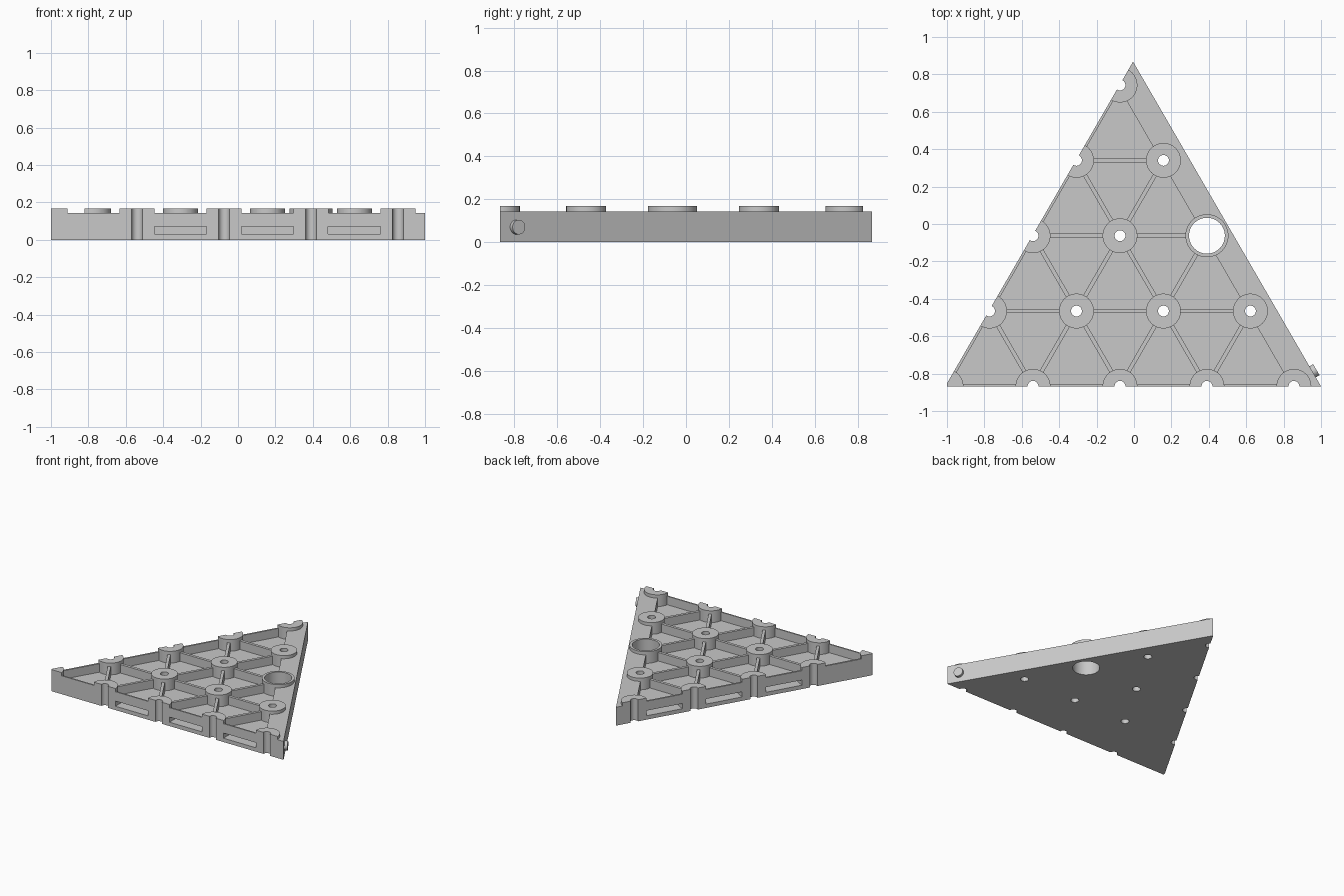
import bpy, bmesh, math
from mathutils import Vector, Matrix

cube = bpy.data.objects.get("Cube")
if cube:
    bpy.data.objects.remove(cube)

EDGE = 0.868          # half depth of the triangle
STEP, ROW = 0.465, 0.4027
FLOOR, WALL, STUD = 0.077, 0.143, 0.168

grey = bpy.data.materials.new("plain grey")
grey.use_nodes = True
colour = (0.58, 0.58, 0.58, 1)
grey.diffuse_color = colour
grey.node_tree.nodes["Principled BSDF"].inputs["Base Color"].default_value = colour


def node(i, j):
    return Vector((-1.005 + STEP * (i + j / 2), -EDGE + ROW * j))


def prism(bm, points, low, high):
    base = bm.faces.new([bm.verts.new((p[0], p[1], low)) for p in points])
    top = bmesh.ops.extrude_face_region(bm, geom=[base])["geom"]
    verts = [v for v in top if isinstance(v, bmesh.types.BMVert)]
    bmesh.ops.translate(bm, verts=verts, vec=(0, 0, high - low))


def disc(bm, centre, radius, low, high, sides=48):
    ring = [centre + radius * Vector((math.cos(a), math.sin(a)))
            for a in (math.tau * k / sides for k in range(sides))]
    prism(bm, ring, low, high)


def make(name, bm):
    bmesh.ops.recalc_face_normals(bm, faces=bm.faces)
    mesh = bpy.data.meshes.new(name)
    bm.to_mesh(mesh)
    bm.free()
    mesh.materials.append(grey)
    obj = bpy.data.objects.new(name, mesh)
    bpy.context.collection.objects.link(obj)
    return obj


def select(obj):
    bpy.ops.object.select_all(action='DESELECT')
    obj.select_set(True)
    bpy.context.view_layer.objects.active = obj


def combine(target, tool, operation):
    mod = target.modifiers.new(operation.lower(), 'BOOLEAN')
    mod.operation, mod.solver, mod.object = operation, 'EXACT', tool
    select(target)
    bpy.ops.object.modifier_apply(modifier=mod.name)
    bpy.data.objects.remove(tool)


# Oversized slab, trimmed to the outline later
bm = bmesh.new()
prism(bm, [(-1.3, -1.2), (1.3, -1.2), (1.3, 1.2), (-1.3, 1.2)], 0, WALL)
tile = make("triangular_tile", bm)

# Triangular pockets leave the lattice of ribs and thin edge walls
bm = bmesh.new()
shrink = 1 - 0.011 / (STEP * math.sqrt(3) / 6)
for i in range(4):
    for j in range(4 - i):
        triangles = [(node(i, j), node(i + 1, j), node(i, j + 1))]
        if i + j < 3:
            triangles.append((node(i + 1, j), node(i + 1, j + 1), node(i, j + 1)))
        for tri in triangles:
            mid = sum(tri, Vector((0, 0))) / 3
            prism(bm, [mid + (p - mid) * shrink for p in tri], FLOOR, 0.3)
combine(tile, make("pockets", bm), 'DIFFERENCE')

# Studs on every lattice crossing, one of them a wider ring
nodes = [(i, j) for i in range(5) for j in range(5 - i)]
bm = bmesh.new()
for i, j in nodes:
    disc(bm, node(i, j), 0.115 if (i, j) == (2, 2) else 0.093, 0.04, STUD)
combine(tile, make("studs", bm), 'UNION')

# Trim to the triangular outline with a blunt left corner
bm = bmesh.new()
prism(bm, [(-1, -EDGE), (1, -EDGE), (-0.005, EDGE), (-1, -0.852)], -0.1, 0.4)
combine(tile, make("outline", bm), 'INTERSECT')

# Bolt holes, the large opening, and slots in the front and left edges
bm = bmesh.new()
for i, j in nodes:
    if (i, j) != (0, 0):
        disc(bm, node(i, j), 0.096 if (i, j) == (2, 2) else 0.029, -0.2, 0.5, 32)
for k in range(1, 4):
    for a, b, inward in ((node(k, 0), node(k + 1, 0), Vector((0, 1))),
                         (node(0, k), node(0, k + 1), Vector((0.866, -0.5)))):
        mid, along = (a + b) / 2, (b - a).normalized() * 0.14
        out, deep = mid - inward * 0.05, mid + inward * 0.09
        prism(bm, [out - along, out + along, deep + along, deep - along], 0.03, 0.07)
combine(tile, make("holes_and_slots", bm), 'DIFFERENCE')
select(tile)
bpy.ops.object.shade_smooth_by_angle(angle=math.radians(30))

# Round locating peg on the plain right edge
bm = bmesh.new()
normal = Vector((0.866, 0.5, 0))
turn = normal.to_track_quat('Z', 'Y').to_matrix().to_4x4()
place = Matrix.Translation(Vector((0.956, -0.79, 0.07)) - normal * 0.01)
bmesh.ops.create_cone(bm, cap_ends=True, segments=32, radius1=0.034, radius2=0.034,
                      depth=0.064, matrix=place @ turn)
peg = make("locating_peg", bm)
select(peg)
bpy.ops.object.shade_smooth_by_angle(angle=math.radians(30))
